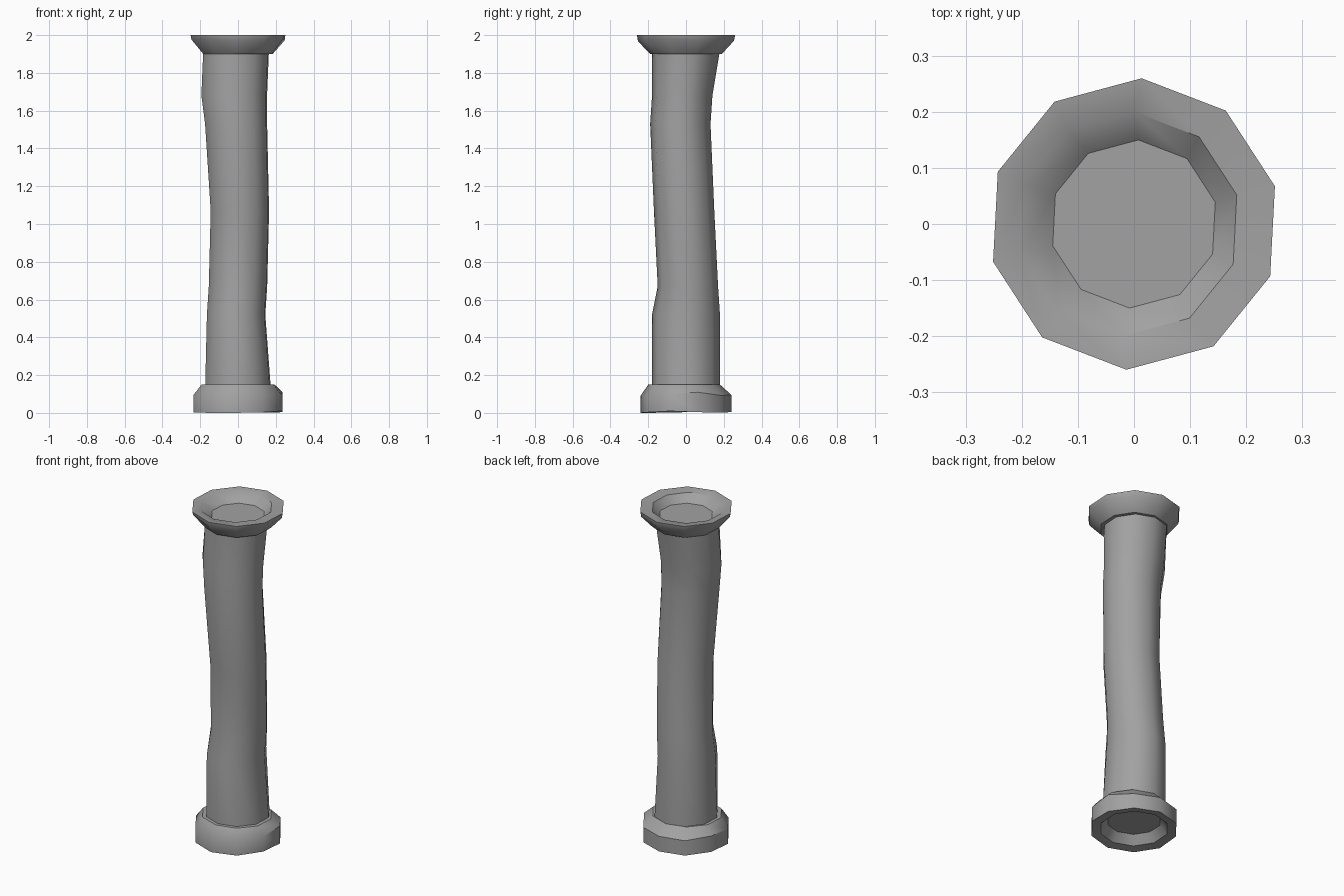
import bpy, bmesh, math, random

random.seed(4)
SIDES = 10
PHASE = math.radians(-3)

if "Cube" in bpy.data.objects:
    bpy.data.objects.remove(bpy.data.objects["Cube"], do_unlink=True)

stone = bpy.data.materials.new("grey stone")
stone.use_nodes = True
grey = (0.36, 0.36, 0.36, 1)
stone.diffuse_color = grey
stone.node_tree.nodes["Principled BSDF"].inputs["Base Color"].default_value = grey


def ring(bm, z, cx, cy, rx, ry, wobble=0.0):
    """Ten-sided ring of vertices, optionally chipped up and down."""
    verts = []
    for i in range(SIDES):
        a = PHASE + math.pi / 2 - i * math.tau / SIDES
        dz = random.uniform(-wobble, wobble)
        verts.append(bm.verts.new((cx + rx * math.cos(a), cy + ry * math.sin(a), z + dz)))
    return verts


def loft(name, rings, smooth_angle):
    """Skin a stack of rings and close both ends."""
    bm = bmesh.new()
    loops = [ring(bm, *r) for r in rings]
    for low, high in zip(loops, loops[1:]):
        for i in range(SIDES):
            j = (i + 1) % SIDES
            bm.faces.new((low[i], low[j], high[j], high[i]))
    bm.faces.new(loops[0])
    bm.faces.new(loops[-1])
    bmesh.ops.recalc_face_normals(bm, faces=bm.faces)
    mesh = bpy.data.meshes.new(name)
    bm.to_mesh(mesh)
    bm.free()
    mesh.materials.append(stone)
    obj = bpy.data.objects.new(name, mesh)
    bpy.context.collection.objects.link(obj)
    bpy.ops.object.select_all(action="DESELECT")
    obj.select_set(True)
    bpy.context.view_layer.objects.active = obj
    bpy.ops.object.shade_smooth_by_angle(angle=math.radians(smooth_angle))
    return obj


# Crooked shaft
loft("shaft", [
    (0.13, 0, 0, 0.18, 0.18),
    (0.52, -0.01, 0, 0.16, 0.18),
    (0.67, 0, 0.01, 0.16, 0.16),
    (1.07, 0.01, -0.01, 0.16, 0.16),
    (1.53, -0.01, -0.03, 0.17, 0.16),
    (1.68, -0.02, -0.02, 0.18, 0.16),
    (1.92, -0.01, 0, 0.18, 0.18),
], 40)

# Base with chamfered top and hollow underside
loft("base", [
    (0.06, 0, 0, 0.15, 0.15),
    (0.01, 0, 0, 0.19, 0.19),
    (0.005, 0, 0, 0.245, 0.24, 0.005),
    (0.1, 0, 0, 0.245, 0.24, 0.01),
    (0.15, 0, -0.01, 0.2, 0.19),
], 38)

# Flared cap with hollow top
loft("cap", [
    (1.9, 0, 0, 0.19, 0.19),
    (1.975, 0, 0, 0.255, 0.255, 0.008),
    (2.0, 0, 0, 0.26, 0.26),
    (1.995, -0.01, 0, 0.2, 0.2),
    (1.95, 0, 0, 0.15, 0.15),
], 38)
